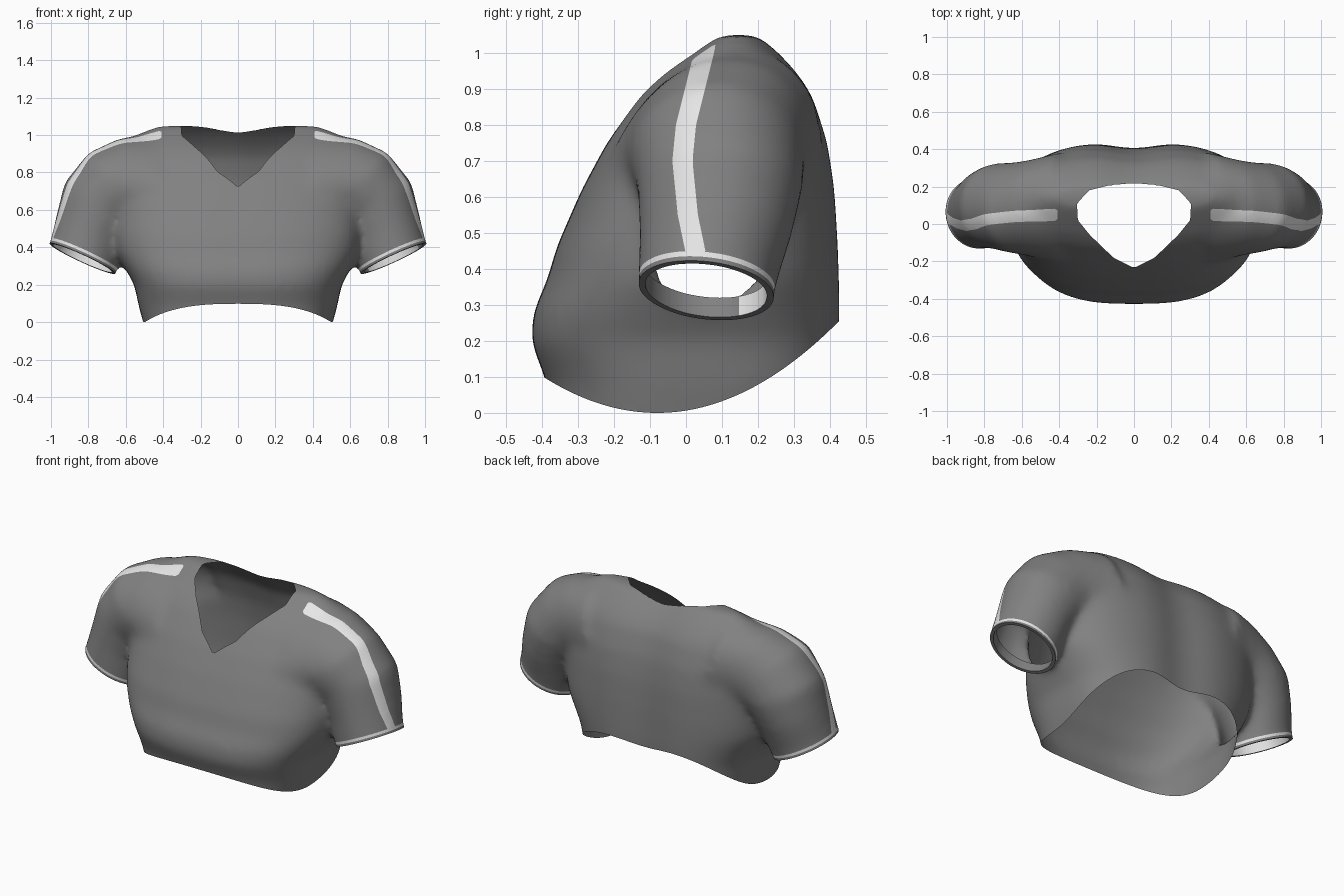
import bpy, bmesh
from math import sin, cos, tau, radians, copysign, exp
from mathutils import Vector

cube = bpy.data.objects.get("Cube")
if cube:
    bpy.data.objects.remove(cube)


def material(name, value):
    m = bpy.data.materials.new(name)
    m.use_nodes = True
    colour = (value, value, value, 1)
    m.diffuse_color = colour
    m.node_tree.nodes["Principled BSDF"].inputs["Base Color"].default_value = colour
    return m


def interpolate(points, t):
    for (a, fa), (b, fb) in zip(points, points[1:]):
        if t <= b:
            break
    return fa + (fb - fa) * (t - a) / (b - a)


def loft(bm, rings, sides=48):
    """Closed skin over rings given as (centre, half axis u, half axis v, roundness)."""
    loops = []
    for c, u, v, power in rings:
        loop = []
        for i in range(sides):
            a = tau * i / sides
            p = copysign(abs(cos(a)) ** power, cos(a))
            q = copysign(abs(sin(a)) ** power, sin(a))
            loop.append(bm.verts.new(c + u * p + v * q))
        loops.append(loop)
    for lo, hi in zip(loops, loops[1:]):
        for i in range(sides):
            j = (i + 1) % sides
            bm.faces.new((lo[i], lo[j], hi[j], hi[i]))
    bm.faces.new(loops[0][::-1])
    bm.faces.new(loops[-1])


def carve(bm, field):
    """Cut a triangle mesh along field = 0; return the faces where it is negative."""
    bmesh.ops.triangulate(bm, faces=bm.faces[:])
    value = {v: field(v.co) for v in bm.verts}
    new = set()
    for e in bm.edges[:]:
        a, b = e.verts
        fa, fb = value[a], value[b]
        if fa * fb < 0:
            t = min(max(fa / (fa - fb), 0.02), 0.98)
            _, v = bmesh.utils.edge_split(e, a, t)
            new.add(v)
            value[v] = 0
    for f in bm.faces[:]:
        pair = [v for v in f.verts if v in new]
        if len(pair) == 2:
            bmesh.utils.face_split(f, pair[0], pair[1])
    return [f for f in bm.faces if sum(value[v] for v in f.verts) < 0]


# Solid torso: height, half width, front, back, roundness
bm = bmesh.new()
torso = [(-.1, .48, -.37, .42, .7), (.08, .53, -.385, .437, .7), (.2, .555, -.432, .442, .7),
         (.28, .6, -.425, .443, .72), (.37, .65, -.385, .44, .74), (.46, .665, -.36, .437, .75),
         (.62, .67, -.29, .427, .77), (.75, .69, -.22, .407, .8), (.88, .68, -.13, .365, .84),
         (.94, .65, -.07, .325, .84), (1, .55, .01, .27, .84), (1.05, .43, .08, .21, .84)]
loft(bm, [(Vector((0, (f + b) / 2, z)), Vector((w, 0, 0)), Vector((0, (b - f) / 2, 0)), p)
          for z, w, f, b, p in torso])

# Solid sleeves running into the chest: centre, radius, half depth, tilt, lean
sleeve = [(.92, .055, .16, .195, .19, 25, 0), (.83, .055, .34, .195, .19, 25, 0),
          (.785, .083, .5, .2, .213, 22, 0), (.73, .095, .63, .23, .23, 30, 0),
          (.63, .085, .71, .26, .245, 49, 0), (.51, .08, .7, .31, .265, 66, .04),
          (.38, .07, .655, .36, .3, 80, .09)]
for side in (-1, 1):
    loft(bm, [(Vector((side * x, y, z)),
               Vector((side * r * cos(radians(a)), lean, r * sin(radians(a)))),
               Vector((0, d, 0)), 1) for x, y, z, r, d, a, lean in sleeve])
bmesh.ops.recalc_face_normals(bm, faces=bm.faces[:])
mesh = bpy.data.meshes.new("shirt")
bm.to_mesh(mesh)
bm.free()
shirt = bpy.data.objects.new("shirt", mesh)
bpy.context.collection.objects.link(shirt)

# Fuse the volumes into one soft cloth surface
fuse = shirt.modifiers.new("fuse", "REMESH")
fuse.mode = "VOXEL"
fuse.voxel_size = 0.018
soften = shirt.modifiers.new("soften", "SMOOTH")
soften.factor = 0.5
soften.iterations = 28
bpy.context.view_layer.update()
graph = bpy.context.evaluated_depsgraph_get()
fused = bpy.data.meshes.new_from_object(shirt.evaluated_get(graph))
shirt.modifiers.clear()
shirt.data = fused
fused.materials.clear()
fused.materials.append(material("grey cloth", 0.22))
fused.materials.append(material("white trim", 0.8))
bm = bmesh.new()
bm.from_mesh(fused)

# Shallow hollow along the spine
for v in bm.verts:
    if v.co.y > 0.1:
        v.co.y -= 0.035 * min(1, (v.co.y - 0.1) / 0.1) * exp(-(v.co.x / 0.17) ** 2)

NECK = [(-.235, 0), (-.18, .11), (-.06, .235), (.02, .3), (.11, .305), (.18, .24), (.21, .12), (.225, -.1)]
STRIPE = [(.43, .03), (.55, .005), (.7, -.01), (.8, 0), (.9, .025), (1, .05), (1.06, .06)]


def cuff_height(p):
    return p.z - 0.34 - 0.46 * (abs(p.x) - 0.83) + 0.12 * (p.y - 0.05)


def cuff(p):
    return max(cuff_height(p), 0.63 - abs(p.x))


def neck(p):
    return max(abs(p.x) - interpolate(NECK, p.y), 0.6 - p.z)


def hem(p):
    return max(p.z - (p.y + 0.08) ** 2, abs(p.x) - 0.63)


def stripe(p):
    x = abs(p.x)
    return max(abs(p.y - interpolate(STRIPE, p.z)) - 0.028, 0.41 - x,
               0.9 - p.z - 1.36 * (x - 0.41), 0.02 - cuff_height(p))


# Open the cuffs, neck and hem
for opening in (cuff, neck, hem):
    bmesh.ops.delete(bm, geom=carve(bm, opening), context="FACES")

# Painted shoulder stripes, then cuff piping between two cuts
for f in carve(bm, stripe):
    f.material_index = 1
for edge in (0.014, 0.03):
    carve(bm, lambda p: max(cuff_height(p) - edge, 0.63 - abs(p.x)))
for f in bm.faces:
    middle = f.calc_center_median()
    if abs(middle.x) > 0.63 and 0.014 < cuff_height(middle) < 0.03:
        f.material_index = 1

# Turn the cuffs inward: a rim, then a lining that is white on the right and at the back
for side in (-1, 1):
    centre = Vector((side * 0.83, 0.055, 0.34))
    rim = [e for e in bm.edges if e.is_boundary and
           all(v.co.x * side > 0.6 and abs(cuff_height(v.co)) < 0.003 for v in e.verts)]
    for lining in (False, True):
        geom = bmesh.ops.extrude_edge_only(bm, edges=rim)["geom"]
        rim = [g for g in geom if isinstance(g, bmesh.types.BMEdge) and g.is_boundary]
        for v in (g for g in geom if isinstance(g, bmesh.types.BMVert)):
            if lining:
                v.co += Vector((-0.42 * side, 0, 0.9)) * 0.06
            else:
                v.co = v.co.lerp(centre, 0.1)
        for f in (g for g in geom if isinstance(g, bmesh.types.BMFace)):
            behind = f.calc_center_median().y > 0.15
            f.material_index = int(lining and (side < 0 or behind))

bmesh.ops.recalc_face_normals(bm, faces=bm.faces[:])
bm.to_mesh(fused)
bm.free()
bpy.context.view_layer.objects.active = shirt
shirt.select_set(True)
bpy.ops.object.shade_smooth_by_angle(angle=radians(45))
